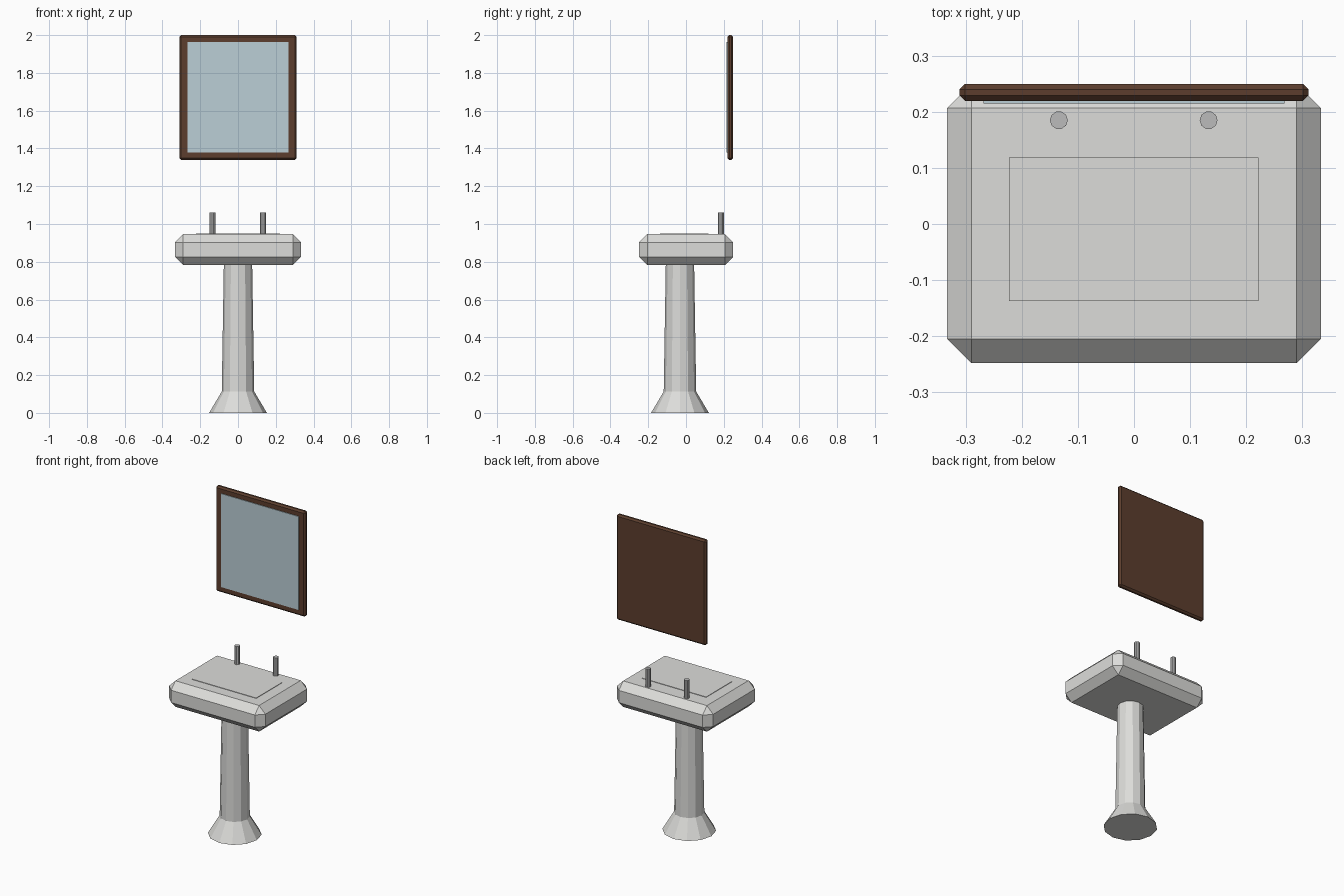
import bpy, bmesh, math

if "Cube" in bpy.data.objects:
    bpy.data.objects.remove(bpy.data.objects["Cube"])


def material(name, rgb):
    m = bpy.data.materials.new(name)
    m.diffuse_color = (*rgb, 1)
    m.use_nodes = True
    m.node_tree.nodes["Principled BSDF"].inputs["Base Color"].default_value = m.diffuse_color
    return m


ceramic = material("ceramic", (0.72, 0.72, 0.70))
metal = material("tap_metal", (0.50, 0.50, 0.50))
wood = material("dark_wood", (0.107, 0.048, 0.027))
glass = material("mirror_glass", (0.50, 0.62, 0.67))


def finish(name, bm, mat):
    bmesh.ops.recalc_face_normals(bm, faces=bm.faces)
    me = bpy.data.meshes.new(name)
    bm.to_mesh(me)
    bm.free()
    me.materials.append(mat)
    ob = bpy.data.objects.new(name, me)
    bpy.context.collection.objects.link(ob)
    return ob


def box(name, lo, hi, mat, chamfer=0):
    bm = bmesh.new()
    bmesh.ops.create_cube(bm, size=1)
    for v in bm.verts:
        for i in range(3):
            v.co[i] = lo[i] if v.co[i] < 0 else hi[i]
    if chamfer:
        bmesh.ops.bevel(bm, geom=bm.edges[:], offset=chamfer, segments=1,
                        affect='EDGES', profile=0.5)
    return finish(name, bm, mat)


def lathe(name, centre, profile, sides, mat):
    """Stack of rings (radius, z), capped at both ends."""
    bm = bmesh.new()
    rings = []
    for r, z in profile:
        rings.append([bm.verts.new((centre[0] + r * math.cos(2 * math.pi * k / sides),
                                    centre[1] + r * math.sin(2 * math.pi * k / sides), z))
                      for k in range(sides)])
    for a, b in zip(rings, rings[1:]):
        for k in range(sides):
            n = (k + 1) % sides
            bm.faces.new((a[k], a[n], b[n], b[k]))
    bm.faces.new(rings[0])
    bm.faces.new(rings[-1])
    return finish(name, bm, mat)


# Pedestal with flared foot
lathe("pedestal", (0, -0.032), [(0.153, 0), (0.086, 0.113), (0.075, 0.79)], 12, ceramic)

# Chamfered basin and the thin raised panel on top
box("basin", (-0.333, -0.248, 0.783), (0.333, 0.25, 0.946), ceramic, 0.043)
box("basin_panel", (-0.223, -0.137, 0.94), (0.222, 0.119, 0.949), ceramic)

# Pair of taps
for side, x in (("left", -0.134), ("right", 0.133)):
    lathe(side + "_tap", (x, 0.185), [(0.016, 0.93), (0.016, 1.06)], 10, metal)

# Wall mirror
box("mirror_frame", (-0.311, 0.219, 1.34), (0.311, 0.25, 2.0), wood, 0.01)
box("mirror_glass", (-0.268, 0.215, 1.378), (0.268, 0.222, 1.963), glass)
